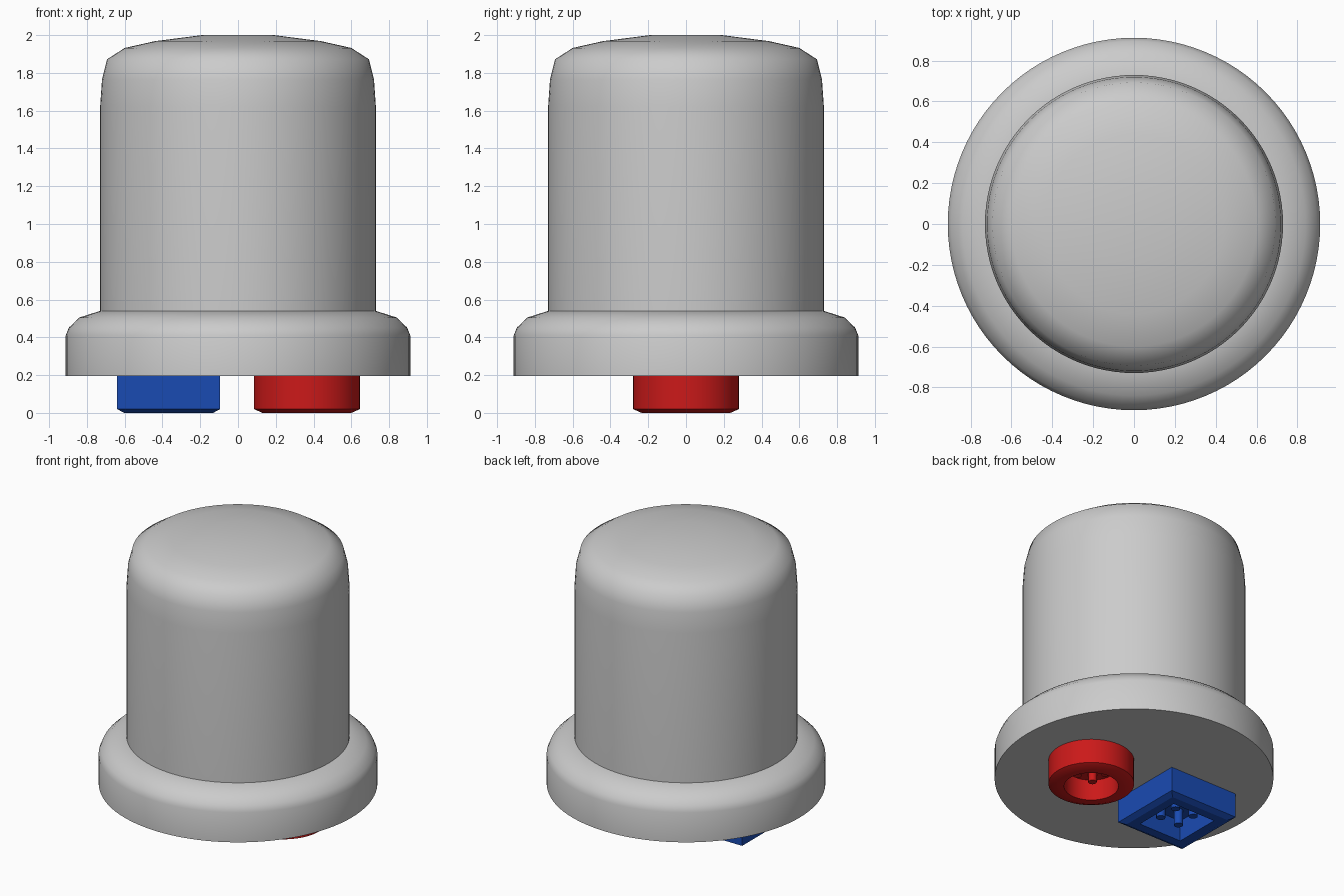
import bpy, bmesh
from math import pi, sin, cos, sqrt, radians

if "Cube" in bpy.data.objects:
    bpy.data.objects.remove(bpy.data.objects["Cube"])


def material(name, rgb):
    m = bpy.data.materials.new(name)
    m.diffuse_color = (*rgb, 1)
    m.use_nodes = True
    m.node_tree.nodes["Principled BSDF"].inputs["Base Color"].default_value = m.diffuse_color
    return m


def lathe(name, profile, sides=64, centre=(0, 0), turn=0.0, smooth=50, mat=None):
    """Spin a list of (radius, z) points round a vertical axis."""
    bm = bmesh.new()
    rings = []
    for r, z in profile:
        n = 1 if r == 0 else sides
        rings.append([bm.verts.new((r * cos(turn + 2 * pi * i / sides),
                                    r * sin(turn + 2 * pi * i / sides), z)) for i in range(n)])
    for a, b in zip(rings, rings[1:]):
        for i in range(sides):
            j = (i + 1) % sides
            quad = [a[i % len(a)], a[j % len(a)], b[j % len(b)], b[i % len(b)]]
            bm.faces.new(list(dict.fromkeys(quad)))
    bmesh.ops.recalc_face_normals(bm, faces=bm.faces)
    me = bpy.data.meshes.new(name)
    bm.to_mesh(me)
    bm.free()
    me.shade_smooth()
    me.set_sharp_from_angle(angle=radians(smooth))
    if mat:
        me.materials.append(mat)
    ob = bpy.data.objects.new(name, me)
    ob.location = (*centre, 0)
    bpy.context.collection.objects.link(ob)
    return ob


def pins(name, centre, offset, radius, tip, floor, mat):
    """Four contact pins in a square pattern."""
    for sx in (-1, 1):
        for sy in (-1, 1):
            lathe(name, [(0, tip), (radius, tip), (radius, floor), (0, floor)], 16,
                  (centre[0] + sx * offset, centre[1] + sy * offset), mat=mat)


red = material("red", (0.6, 0.01, 0.01))
blue = material("blue", (0.01, 0.07, 0.45))

# domed cap
lathe("cap", [(0, 2.0), (0.19, 2.0), (0.44, 1.968), (0.6, 1.932), (0.693, 1.872),
              (0.72, 1.765), (0.73, 1.62), (0.73, 0.53), (0, 0.53)], 96)

# base flange with rounded shoulder
lathe("base_flange", [(0, 0.54), (0.73, 0.54), (0.84, 0.505), (0.895, 0.452),
                      (0.912, 0.41), (0.912, 0.195), (0, 0.195)], 96)

# round red socket
red_at = (0.365, 0)
lathe("round_socket", [(0, 0.205), (0.28, 0.205), (0.28, 0.02), (0.235, 0), (0.178, 0),
                       (0.178, 0.15), (0, 0.15)], 64, red_at, smooth=25, mat=red)
pins("round_socket_pin", red_at, 0.065, 0.028, 0.085, 0.155, red)

# square blue socket (four-sided lathe, half widths scaled to the corners)
blue_at = (-0.367, 0)
square = [(0, 0.205), (0.273, 0.205), (0.273, 0.02), (0.235, 0), (0.172, 0),
          (0.172, 0.15), (0, 0.15)]
lathe("square_socket", [(w * sqrt(2), z) for w, z in square], 4, blue_at, pi / 4,
      smooth=20, mat=blue)
pins("square_socket_pin", blue_at, 0.075, 0.03, 0.04, 0.155, blue)
